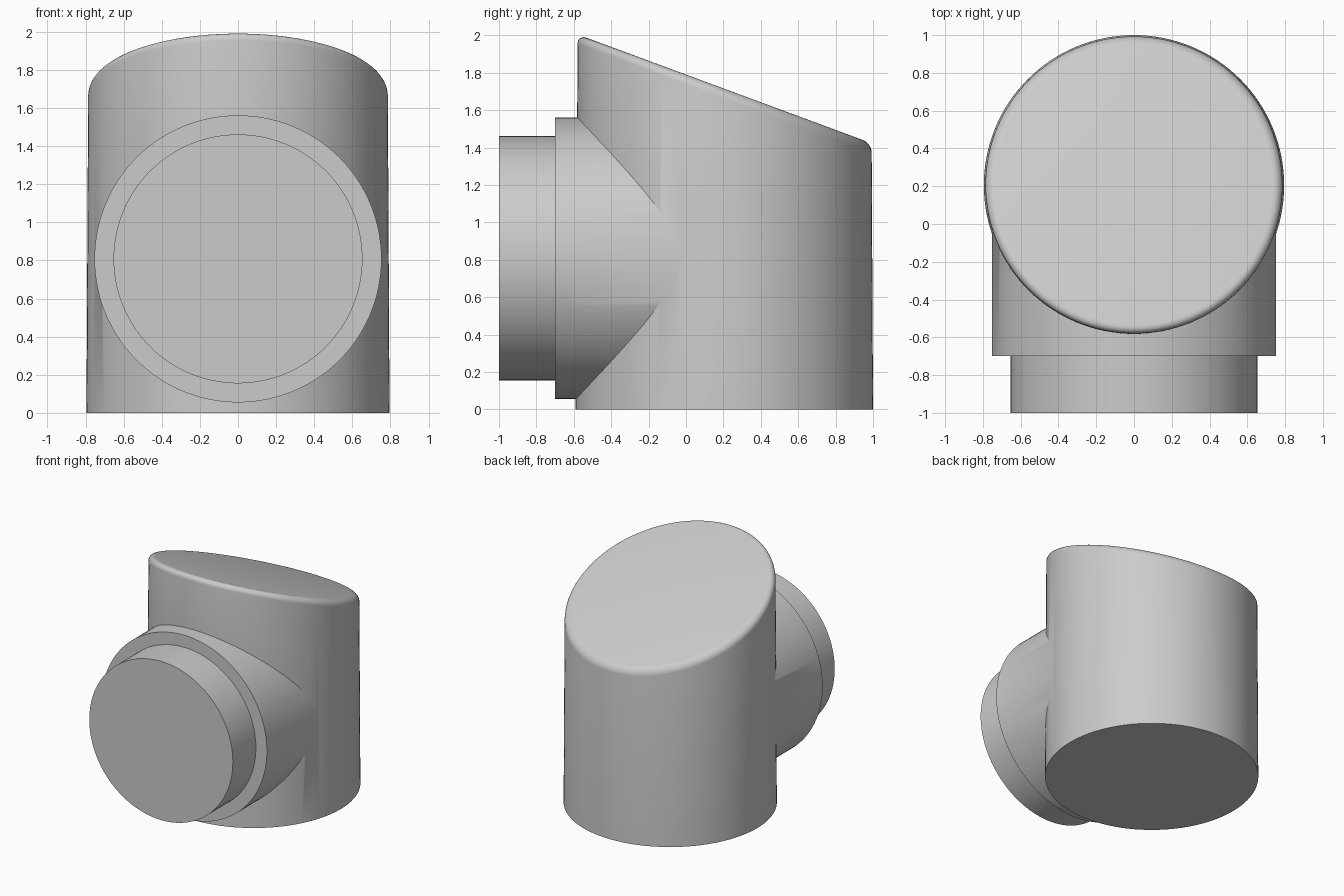
import bpy, bmesh, math
from mathutils import Matrix, Vector

old = bpy.data.objects.get("Cube")
if old:
    bpy.data.objects.remove(old, do_unlink=True)

SEGMENTS = 128
BODY_Y = 0.205       # axis of the upright body
BRANCH_Z = 0.808     # axis of the side branch

grey = bpy.data.materials.new("light grey")
grey.use_nodes = True
colour = (0.6, 0.6, 0.6, 1)
grey.diffuse_color = colour
grey.node_tree.nodes["Principled BSDF"].inputs["Base Color"].default_value = colour


def add_object(name, bm):
    bmesh.ops.recalc_face_normals(bm, faces=bm.faces)
    mesh = bpy.data.meshes.new(name)
    bm.to_mesh(mesh)
    bm.free()
    mesh.materials.append(grey)
    obj = bpy.data.objects.new(name, mesh)
    bpy.context.collection.objects.link(obj)
    return obj


def lathe(profile, matrix):
    """Capped solid from (radius, height) points turned about local z."""
    bm = bmesh.new()
    rings = []
    for radius, height in profile:
        ring = []
        for i in range(SEGMENTS):
            a = math.tau * i / SEGMENTS
            point = Vector((radius * math.cos(a), radius * math.sin(a), height))
            ring.append(bm.verts.new(matrix @ point))
        rings.append(ring)
    for low, high in zip(rings, rings[1:]):
        for i in range(SEGMENTS):
            j = (i + 1) % SEGMENTS
            bm.faces.new((low[i], low[j], high[j], high[i]))
    bm.faces.new(rings[0][::-1])
    bm.faces.new(rings[-1])
    return bm


# Upright body, slightly tapered, with a sloping rounded top
bm = lathe([(0.795, 0), (0.783, 2.3)], Matrix.Translation((0, BODY_Y, 0)))
slope = Vector((0, 0.37, 1)).normalized()
cut = bmesh.ops.bisect_plane(bm, geom=bm.verts[:] + bm.edges[:] + bm.faces[:],
                             plane_co=(0, 0, 1.79), plane_no=slope,
                             clear_outer=True)
rim = [e for e in cut["geom_cut"] if isinstance(e, bmesh.types.BMEdge)]
bmesh.ops.contextual_create(bm, geom=rim)
bmesh.ops.recalc_face_normals(bm, faces=bm.faces)
bmesh.ops.bevel(bm, geom=rim, offset=0.05, offset_type='OFFSET',
                segments=6, profile=0.5, affect='EDGES')
body = add_object("pipe_body", bm)

# Stepped side branch pointing to the front
to_front = Matrix.Translation((0, 0, BRANCH_Z)) @ Matrix.Rotation(math.pi / 2, 4, 'X')
branch = add_object("side_branch", lathe(
    [(0.753, -0.12), (0.753, 0.7), (0.653, 0.7), (0.653, 1.0)], to_front))

# Join the two into one solid
bpy.context.view_layer.objects.active = body
for o in bpy.context.selected_objects:
    o.select_set(False)
body.select_set(True)
union = body.modifiers.new("join_branch", 'BOOLEAN')
union.operation = 'UNION'
union.solver = 'EXACT'
union.object = branch
bpy.ops.object.modifier_apply(modifier=union.name)
bpy.data.objects.remove(branch, do_unlink=True)
bpy.ops.object.shade_smooth_by_angle(angle=math.radians(30))
